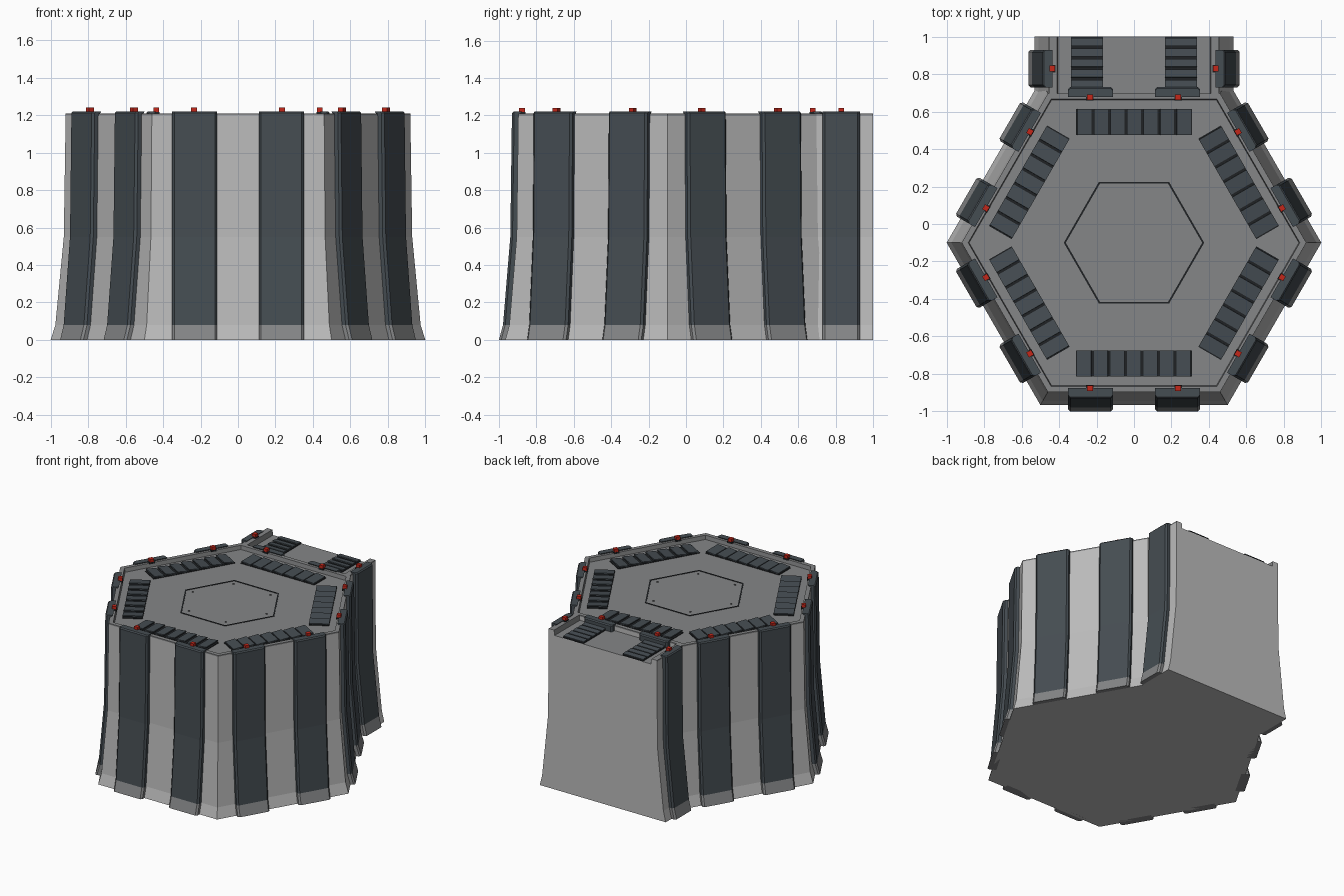
import bpy, bmesh, math
from mathutils import Matrix, Vector

if "Cube" in bpy.data.objects:
    bpy.data.objects.remove(bpy.data.objects["Cube"])

CY = -0.1                      # centre of the hexagon on y
FLOOR, BACK_FLOOR = 1.18, 1.17
COS30 = math.cos(math.pi / 6)


def material(name, rgb):
    m = bpy.data.materials.new(name)
    m.diffuse_color = (*rgb, 1)
    m.use_nodes = True
    m.node_tree.nodes["Principled BSDF"].inputs["Base Color"].default_value = m.diffuse_color
    return m


WALL = material("light_grey", (0.50, 0.50, 0.50))
DECK = material("mid_grey", (0.235, 0.24, 0.245))
ARMOUR = material("slate", (0.060, 0.074, 0.085))
GAP = material("near_black", (0.014, 0.016, 0.018))
RED = material("signal_red", (0.55, 0.02, 0.01))


def finish(name, bm, mats, rule=None):
    """Turn a bmesh into an object; rule picks the material of each face."""
    bmesh.ops.recalc_face_normals(bm, faces=bm.faces)
    if rule:
        for f in bm.faces:
            f.material_index = rule(f)
    me = bpy.data.meshes.new(name)
    bm.to_mesh(me)
    bm.free()
    for m in mats:
        me.materials.append(m)
    ob = bpy.data.objects.new(name, me)
    bpy.context.collection.objects.link(ob)
    return ob


def loft(bm, rings, caps=(True, True)):
    """Skin a list of equal point rings."""
    vs = [[bm.verts.new(p) for p in r] for r in rings]
    n = len(vs[0])
    for a, b in zip(vs, vs[1:]):
        for i in range(n):
            j = (i + 1) % n
            bm.faces.new((a[i], a[j], b[j], b[i]))
    if caps[0]:
        bm.faces.new(vs[0][::-1])
    if caps[1]:
        bm.faces.new(vs[-1])


def hex_ring(r, z):
    return [(r * math.cos(math.radians(60 * i)),
             CY + r * math.sin(math.radians(60 * i)), z) for i in range(6)]


def box(bm, frame, centre, size, tilt=0):
    m = (frame @ Matrix.Translation(centre) @ Matrix.Rotation(tilt, 4, 'Y')
         @ Matrix.Diagonal((*size, 1)))
    bmesh.ops.create_cube(bm, size=1, matrix=m)


def side_frame(angle, origin):
    """Local x runs along the side, local y points outward."""
    return (Matrix.Translation((*origin, 0))
            @ Matrix.Rotation(math.radians(angle - 90), 4, 'Z'))


# Flared hexagonal walls
HEX = [(1.0, 0), (0.975, 0.08), (0.93, 0.55), (0.92, 1.2)]
bm = bmesh.new()
loft(bm, [hex_ring(r, z) for r, z in HEX], (True, False))
finish("hexagon_walls", bm, [WALL])

# Raised rim and recessed deck
bm = bmesh.new()
loft(bm, [hex_ring(r, z) for r, z in
          [(0.92, 1.2), (0.92, 1.21), (0.885, 1.21), (0.88, FLOOR)]], (False, True))
finish("deck_and_rim", bm, [DECK])

# Rear block with side rails, open at the back
EXT = [(0.53, 0), (0.51, 0.08), (0.46, 0.55), (0.455, 1.2)]
half = EXT + [(0.455, 1.21), (0.41, 1.21), (0.405, BACK_FLOOR)]
outline = half + [(-x, z) for x, z in reversed(half)]
bm = bmesh.new()
loft(bm, [[(x, y, z) for x, z in outline] for y in (0.68, 1.0)])
finish("rear_block", bm, [WALL, DECK],
       lambda f: int(f.calc_center_median().z > 1.16))


# Armour ribs following the wall flare
def rib(name, frame, profile, along, width, from_z=0.0):
    bm = bmesh.new()
    h, c = width / 2, 0.012
    path = [(a, z) for a, z in profile if z >= from_z]
    if from_z:
        path.insert(0, (path[0][0], from_z))
    top = path[-1][0]
    path += [(top, 1.212), (top - 0.008, 1.22)]
    rings = []
    for a, z in path:
        inner = min(a, top) - 0.012 if z > 1.1 else a - 0.03
        section = [(-h, inner), (-h, a + 0.022), (-h + c, a + 0.034),
                   (h - c, a + 0.034), (h, a + 0.022), (h, inner)]
        rings.append([frame @ Vector((along + x, y, z)) for x, y in section])
    loft(bm, rings)
    finish(name, bm, [ARMOUR, DECK],
           lambda f: int(f.calc_center_median().z < 0.079))


# Louvred vents
def vent(name, frame, centre, length, depth, slats, floor):
    bm = bmesh.new()
    box(bm, frame, (*centre, floor + 0.002), (length, depth, 0.006))
    finish(name + "_backing", bm, [GAP])
    bm = bmesh.new()
    pitch = length / slats
    for i in range(slats):
        x = centre[0] - length / 2 + pitch * (i + 0.5)
        box(bm, frame, (x, centre[1], floor + 0.012),
            (pitch - 0.014, depth, 0.008), math.radians(6))
    finish(name + "_slats", bm, [ARMOUR])


# Signal lamps on dark feet
def lamp(name, frame, centre):
    bm = bmesh.new()
    box(bm, frame, (*centre, 1.211), (0.04, 0.036, 0.012))
    finish(name + "_foot", bm, [GAP])
    bm = bmesh.new()
    box(bm, frame, (*centre, 1.227), (0.03, 0.03, 0.026))
    finish(name, bm, [RED])


hex_profile = [(r * COS30, z) for r, z in HEX]
for k in range(6):
    angle = 30 + 60 * k
    frame = side_frame(angle, (0, CY))
    start = 1.1 if angle == 90 else 0.0     # ribs facing the rear block are buried
    for s in (-1, 1):
        rib("wall_rib", frame, hex_profile, 0.232 * s, 0.24, start)
        lamp("rim_lamp", frame, (0.235 * s, 0.777))
    vent("deck_vent", frame, (0, 0.645), 0.62, 0.14, 7, FLOOR)

for s in (-1, 1):
    # Rear block sides
    frame = side_frame(0 if s > 0 else 180, (0, 0.83))
    rib("rear_rib", frame, EXT, 0, 0.2)
    lamp("rear_lamp", frame, (0, 0.437))
    # Rear deck vents, slats stepping towards the back
    vent("rear_vent", side_frame(180, (0, 0)), (0.86, 0.25 * s), 0.28, 0.17, 5, BACK_FLOOR)

# Hatch outline and bolts in the middle of the deck
bm = bmesh.new()
z = FLOOR + 0.003
loft(bm, [hex_ring(0.375, FLOOR), hex_ring(0.375, z),
          hex_ring(0.364, z), hex_ring(0.364, FLOOR)], (False, False))
finish("hatch_seam", bm, [GAP])
bm = bmesh.new()
for x, y, _ in hex_ring(0.31, 0):
    bmesh.ops.create_cone(bm, cap_ends=True, segments=6, radius1=0.006, radius2=0.006,
                          depth=0.008, matrix=Matrix.Translation((x, y, FLOOR + 0.003)))
finish("hatch_bolts", bm, [DECK])
